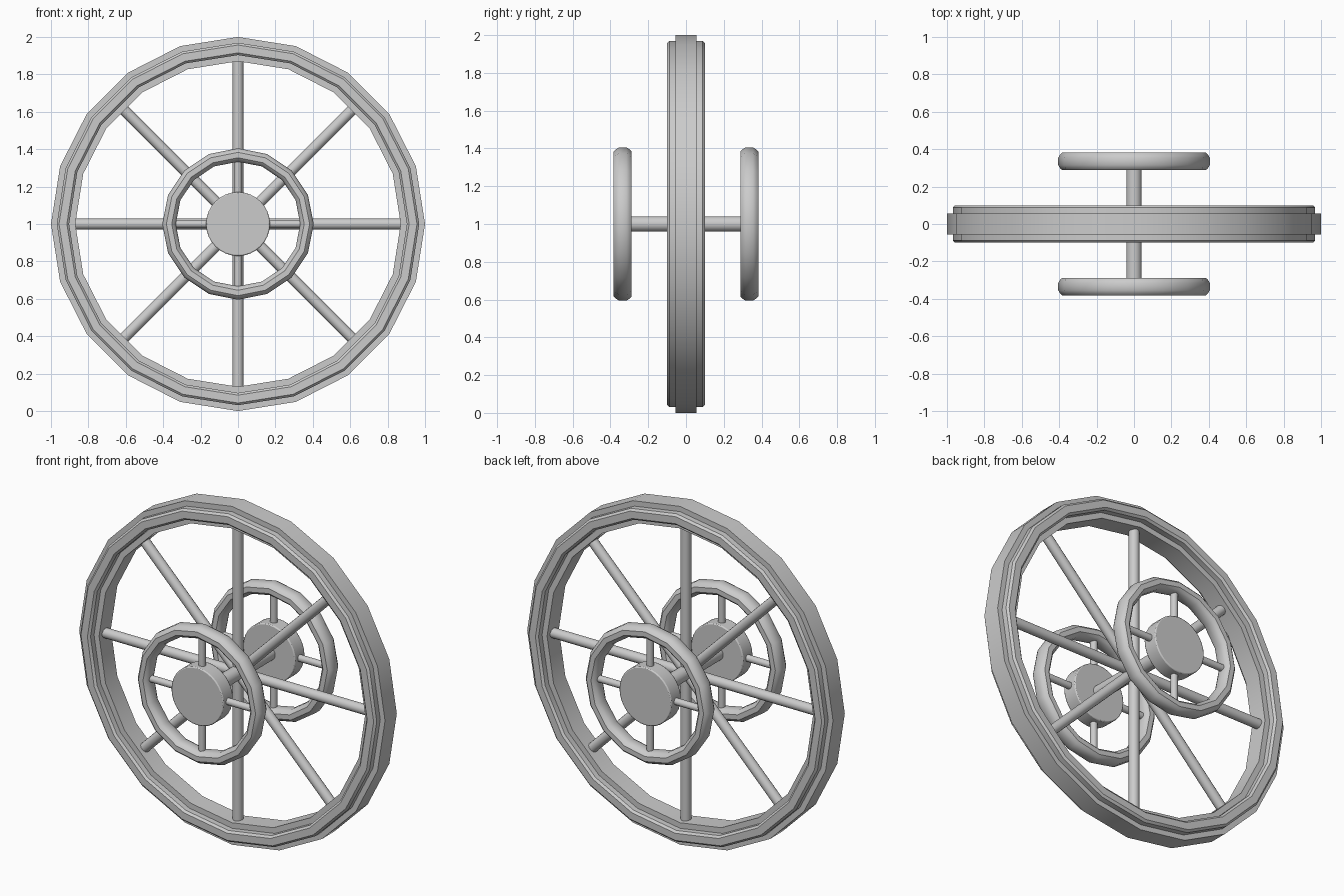
import bpy
from math import sin, cos, pi, radians
from mathutils import Vector

if "Cube" in bpy.data.objects:
    bpy.data.objects.remove(bpy.data.objects["Cube"])

C = Vector((0, 0, 1))


def finish(ob, angle=35):
    bpy.ops.object.select_all(action='DESELECT')
    ob.select_set(True)
    bpy.context.view_layer.objects.active = ob
    bpy.ops.object.shade_smooth_by_angle(angle=radians(angle))


def ring(name, profile, sides, y=0):
    """Sweep a closed (radius, y) profile around the wheel axis."""
    n = len(profile)
    verts = [(r * sin(2 * pi * i / sides), y + d, 1 + r * cos(2 * pi * i / sides))
             for i in range(sides) for r, d in profile]
    faces = [(i * n + j, i * n + (j + 1) % n,
              (i + 1) % sides * n + (j + 1) % n, (i + 1) % sides * n + j)
             for i in range(sides) for j in range(n)]
    me = bpy.data.meshes.new(name)
    me.from_pydata(verts, [], faces)
    ob = bpy.data.objects.new(name, me)
    bpy.context.collection.objects.link(ob)
    finish(ob)
    bpy.ops.object.mode_set(mode='EDIT')
    bpy.ops.mesh.select_all(action='SELECT')
    bpy.ops.mesh.normals_make_consistent(inside=False)
    bpy.ops.object.mode_set(mode='OBJECT')
    return ob


def rod(name, a, b, radius, sides=16, bevel=0):
    """Cylinder between two points."""
    a, b = Vector(a), Vector(b)
    bpy.ops.mesh.primitive_cylinder_add(vertices=sides, radius=radius,
                                        depth=(b - a).length, location=(a + b) / 2)
    ob = bpy.context.object
    ob.name = name
    ob.rotation_euler = (b - a).to_track_quat('Z', 'Y').to_euler()
    if bevel:
        m = ob.modifiers.new("bevel", 'BEVEL')
        m.width, m.segments = bevel, 2
    finish(ob)
    return ob


def radial(angle, r, y=0):
    return C + Vector((r * sin(angle), y, r * cos(angle)))


# Main rim: narrow band and wider body with rounded corners, both sides
half = [(1.0, 0.055), (0.969, 0.055), (0.969, 0.088), (0.957, 0.1),
        (0.915, 0.1), (0.903, 0.088), (0.903, 0.055), (0.87, 0.055)]
ring("main_rim", half + [(r, -d) for r, d in reversed(half)], 20)

# Four full-width rods make the eight main spokes
for k in range(4):
    a = k * pi / 4
    rod("main_spoke", radial(a, -0.875), radial(a, 0.875), 0.029)

# Axle
rod("axle", (0, -0.335, 1), (0, 0.335, 1), 0.041)

# Side hand wheels
quarter = [(0.405, 0.02), (0.395, 0.037), (0.383, 0.0475),
           (0.354, 0.0475), (0.342, 0.037), (0.333, 0.02)]
section = quarter + [(r, -d) for r, d in reversed(quarter)]
for s in (-1, 1):
    y = s * 0.335
    ring("side_wheel_rim", section, 16, y)
    rod("side_wheel_hub", (0, y - 0.046, 1), (0, y + 0.046, 1), 0.171, 32, 0.006)
    for k in range(2):
        a = k * pi / 2
        rod("side_wheel_spoke", radial(a, -0.36, y), radial(a, 0.36, y), 0.02)
